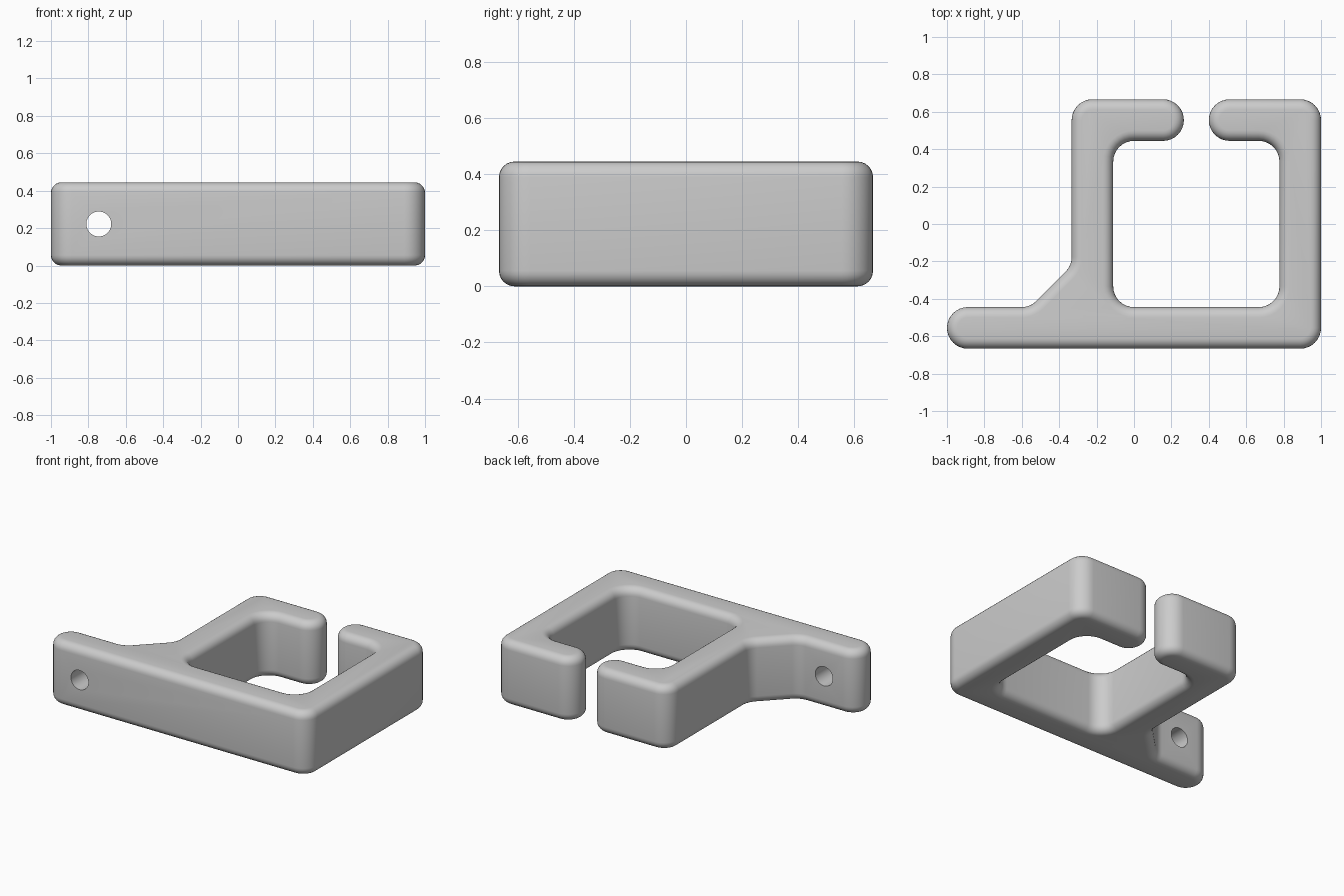
import bpy, bmesh, math
from mathutils import Vector

if "Cube" in bpy.data.objects:
    bpy.data.objects.remove(bpy.data.objects["Cube"])

U = 2 / 90           # one design unit; the bracket is 90 units wide
H = 20 * U           # height
R = 5 * U            # corner radius in plan
B = 2.5 * U          # rounding of the top and bottom edges

# Sharp plan outline, counter-clockwise, in design units
OUTLINE = [(-45, -30), (45, -30), (45, 30), (18, 30), (18, 20), (35, 20),
           (35, -20), (-5, -20), (-5, 20), (12, 20), (12, 30), (-15, 30),
           (-15, -10), (-25, -20), (-45, -20)]


def rounded_outline(points, radius, steps):
    """Return (point, outward normal) pairs along the filleted outline."""
    pts = [Vector(p) * U for p in points]
    result = []
    for i, p in enumerate(pts):
        d0 = (p - pts[i - 1]).normalized()
        d1 = (pts[(i + 1) % len(pts)] - p).normalized()
        turn = math.atan2(d0.x * d1.y - d0.y * d1.x, d0.dot(d1))
        side = math.copysign(1, turn)
        n0 = Vector((d0.y, -d0.x))
        start = p - d0 * radius * math.tan(abs(turn) / 2)
        centre = start - n0 * radius * side
        for k in range(steps + 1):
            a = turn * k / steps
            n = Vector((n0.x * math.cos(a) - n0.y * math.sin(a),
                        n0.x * math.sin(a) + n0.y * math.cos(a)))
            result.append((centre + n * radius * side, n))
    return result


def finish(bm, name):
    mesh = bpy.data.meshes.new(name)
    bm.to_mesh(mesh)
    bm.free()
    obj = bpy.data.objects.new(name, mesh)
    bpy.context.collection.objects.link(obj)
    return obj


# Bracket body: stacked rings, inset along a quarter circle at both rims
outline = rounded_outline(OUTLINE, R, 8)
N = 6
quarter = [math.pi / 2 * k / N for k in range(N + 1)]
levels = [(B * (1 - math.sin(a)), B * (1 - math.cos(a))) for a in quarter]
levels += [(inset, H - z) for inset, z in reversed(levels)]

bm = bmesh.new()
rings = [[bm.verts.new((*(p - n * inset), z)) for p, n in outline]
         for inset, z in levels]
for low, high in zip(rings, rings[1:]):
    for i in range(len(low)):
        j = (i + 1) % len(low)
        bm.faces.new((low[i], low[j], high[j], high[i]))
bm.faces.new(rings[0][::-1])
bm.faces.new(rings[-1])
bmesh.ops.remove_doubles(bm, verts=bm.verts, dist=1e-5)
bmesh.ops.recalc_face_normals(bm, faces=bm.faces)
bracket = finish(bm, "bracket")

# Screw hole through the mounting tab
bm = bmesh.new()
bmesh.ops.create_cone(bm, cap_ends=True, segments=40, radius1=3 * U,
                      radius2=3 * U, depth=0.6)
cutter = finish(bm, "screw_hole_cutter")
cutter.rotation_euler.x = math.pi / 2
cutter.location = (-33.5 * U, -25 * U, H / 2)
cutter.hide_render = True
cutter.hide_set(True)

hole = bracket.modifiers.new("screw_hole", 'BOOLEAN')
hole.operation = 'DIFFERENCE'
hole.solver = 'EXACT'
hole.object = cutter
bpy.context.view_layer.objects.active = bracket
bracket.select_set(True)
bpy.ops.object.modifier_apply(modifier=hole.name)
bpy.data.objects.remove(cutter)

# Plain grey finish
grey = bpy.data.materials.new("plain grey")
grey.diffuse_color = (0.6, 0.6, 0.6, 1)
grey.use_nodes = True
grey.node_tree.nodes["Principled BSDF"].inputs["Base Color"].default_value = grey.diffuse_color
bracket.data.materials.clear()
bracket.data.materials.append(grey)
for face in bracket.data.polygons:
    face.material_index = 0
bpy.ops.object.shade_smooth_by_angle(angle=math.radians(35))
